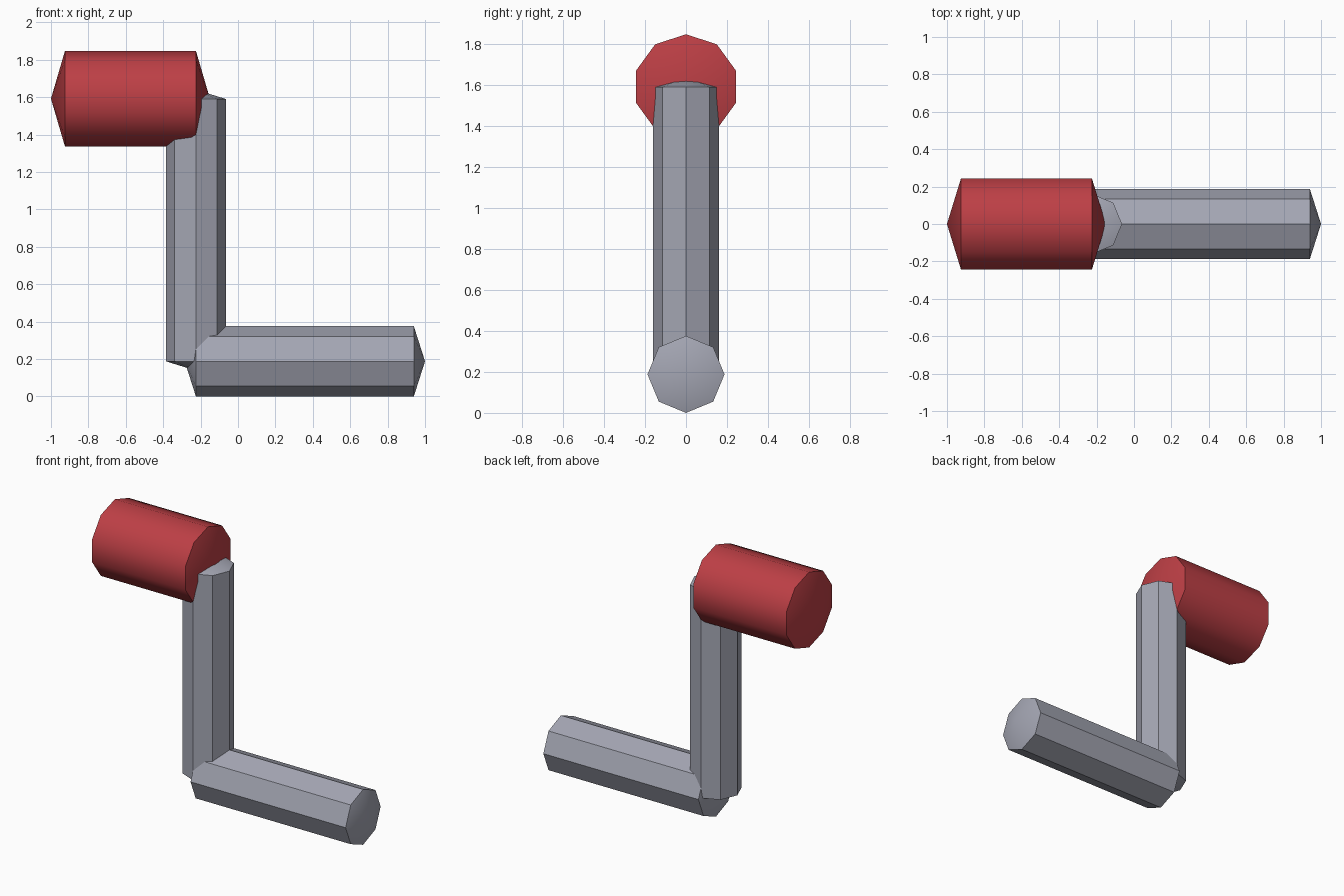
import bpy, bmesh, math
from mathutils import Vector

if "Cube" in bpy.data.objects:
    bpy.data.objects.remove(bpy.data.objects["Cube"])


def material(name, rgb):
    mat = bpy.data.materials.new(name)
    mat.diffuse_color = (*rgb, 1.0)
    mat.use_nodes = True
    mat.node_tree.nodes["Principled BSDF"].inputs["Base Color"].default_value = mat.diffuse_color
    return mat


GREY = material("steel grey", (0.37, 0.38, 0.45))
RED = material("grip red", (0.51, 0.05, 0.06))


def rod(name, start, end, radius, sides, tip, first, mat):
    """Prism from start to end with a shallow cone on each end; first points at a corner."""
    start, end, u = Vector(start), Vector(end), Vector(first)
    axis = (end - start).normalized()
    v = axis.cross(u)
    bm = bmesh.new()
    rings = []
    for c in (start, end):
        angles = [2 * math.pi * i / sides for i in range(sides)]
        rings.append([bm.verts.new(c + radius * (u * math.cos(a) + v * math.sin(a))) for a in angles])
    low = bm.verts.new(start - axis * tip)
    high = bm.verts.new(end + axis * tip)
    a, b = rings
    for i in range(sides):
        j = (i + 1) % sides
        bm.faces.new((a[i], a[j], b[j], b[i]))
        bm.faces.new((a[j], a[i], low))
        bm.faces.new((b[i], b[j], high))
    bmesh.ops.recalc_face_normals(bm, faces=bm.faces)
    mesh = bpy.data.meshes.new(name)
    bm.to_mesh(mesh)
    bm.free()
    mesh.materials.append(mat)
    obj = bpy.data.objects.new(name, mesh)
    bpy.context.collection.objects.link(obj)
    bpy.ops.object.select_all(action='DESELECT')
    obj.select_set(True)
    bpy.context.view_layer.objects.active = obj
    bpy.ops.object.shade_smooth_by_angle(angle=math.radians(40))
    return obj


# Horizontal axle, upright crank arm and hand grip
rod("axle", (-0.225, 0, 0.188), (0.94, 0, 0.188), 0.188, 8, 0.06, (0, 0, 1), GREY)
rod("crank_arm", (-0.225, 0, 0.188), (-0.225, 0, 1.59), 0.161, 8, 0.05, (1, 0, 0), GREY)
rod("hand_grip", (-0.925, 0, 1.592), (-0.225, 0, 1.592), 0.256, 10, 0.075, (0, 0, 1), RED)
